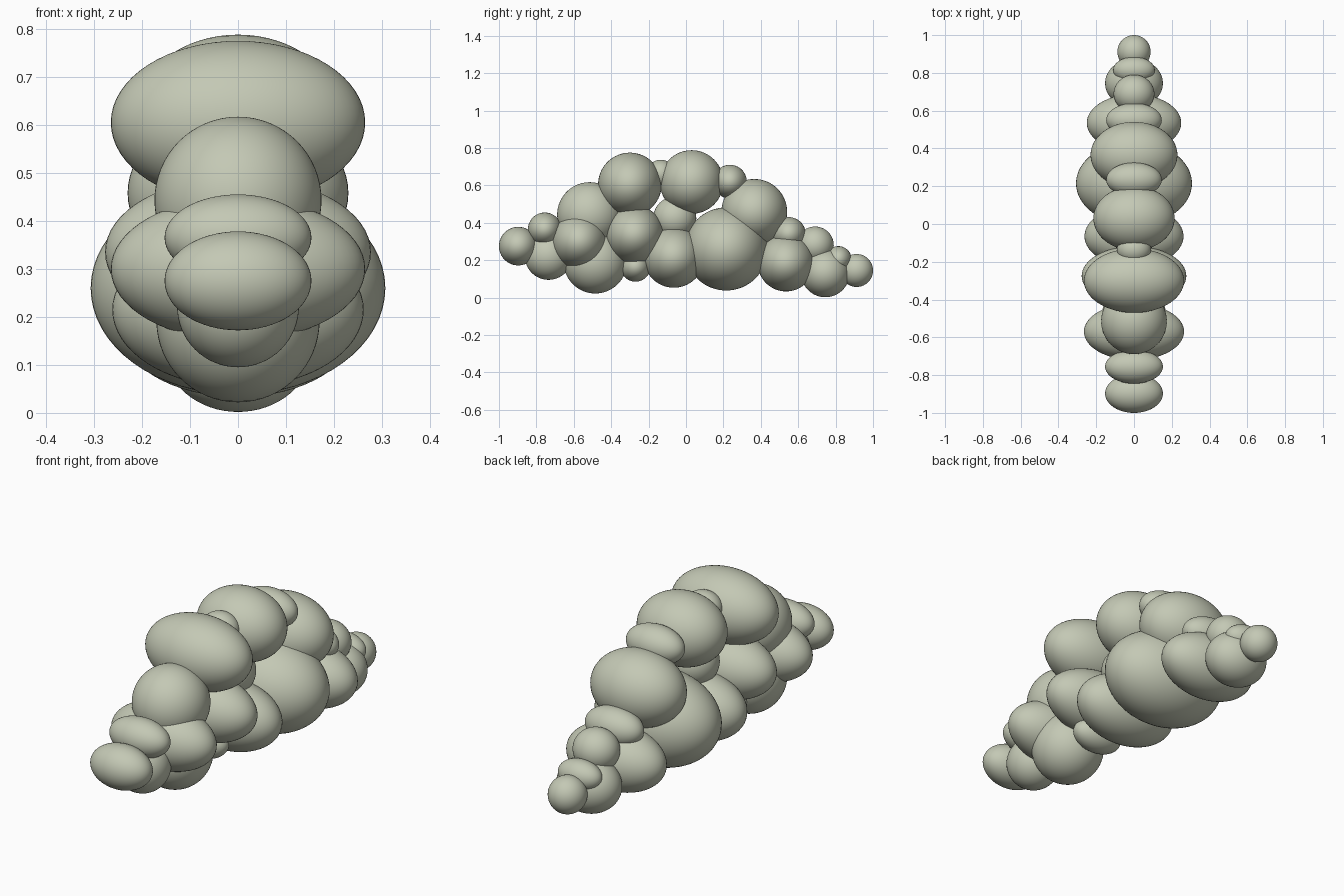
import bpy

# Remove the default object
default_cube = bpy.data.objects.get("Cube")
if default_cube:
    bpy.data.objects.remove(default_cube, do_unlink=True)

# Single soft grey-green colour
sage = bpy.data.materials.new("sage_grey")
sage.use_nodes = True
sage.diffuse_color = (.55, .58, .46, 1)
sage.node_tree.nodes["Principled BSDF"].inputs["Base Color"].default_value = sage.diffuse_color


def lobe(name, y, z, radius, half_width=None):
    """Rounded lobe on the centre plane, circular from the side."""
    bpy.ops.mesh.primitive_uv_sphere_add(segments=64, ring_count=32, location=(0, y, z))
    part = bpy.context.object
    part.name = name
    part.scale = (half_width or radius, radius, radius)
    bpy.ops.object.transform_apply(location=False, rotation=False, scale=True)
    bpy.ops.object.shade_smooth()
    part.data.materials.append(sage)
    return part


# Front tail of lobes
lobe("front_tip_lobe", y=-.897, z=.275, radius=.103, half_width=.153)
lobe("front_upper_small_lobe", y=-.755, z=.365, radius=.09, half_width=.153)
lobe("front_lower_small_lobe", y=-.735, z=.222, radius=.127)
lobe("front_side_lobe", y=-.57, z=.3, radius=.15, half_width=.265)
lobe("front_shoulder_lobe", y=-.515, z=.443, radius=.174)
lobe("front_base_lobe", y=-.485, z=.192, radius=.17)

# Tall middle mass
lobe("front_crown_lobe", y=-.3, z=.605, radius=.17, half_width=.265)
lobe("front_middle_lobe", y=-.275, z=.335, radius=.157, half_width=.277)
lobe("front_underside_lobe", y=-.27, z=.165, radius=.08, half_width=.13)
lobe("crown_gap_lobe", y=-.135, z=.66, radius=.077, half_width=.09)
lobe("rear_crown_lobe", y=.03, z=.618, radius=.17, half_width=.215)
lobe("core_lobe", y=-.06, z=.425, radius=.115)
lobe("middle_base_lobe", y=-.065, z=.215, radius=.162, half_width=.262)
lobe("large_belly_lobe", y=.215, z=.26, radius=.222, half_width=.307)

# Descending rear tail of lobes
lobe("rear_crown_small_lobe", y=.235, z=.62, radius=.09, half_width=.147)
lobe("rear_shoulder_lobe", y=.365, z=.458, radius=.176, half_width=.23)
lobe("rear_saddle_lobe", y=.55, z=.34, radius=.09, half_width=.147)
lobe("rear_side_lobe", y=.535, z=.185, radius=.152, half_width=.25)
lobe("rear_upper_lobe", y=.69, z=.28, radius=.1, half_width=.108)
lobe("rear_base_lobe", y=.745, z=.132, radius=.13, half_width=.153)
lobe("rear_small_lobe", y=.815, z=.205, radius=.07, half_width=.11)
lobe("rear_tip_lobe", y=.912, z=.145, radius=.088)
